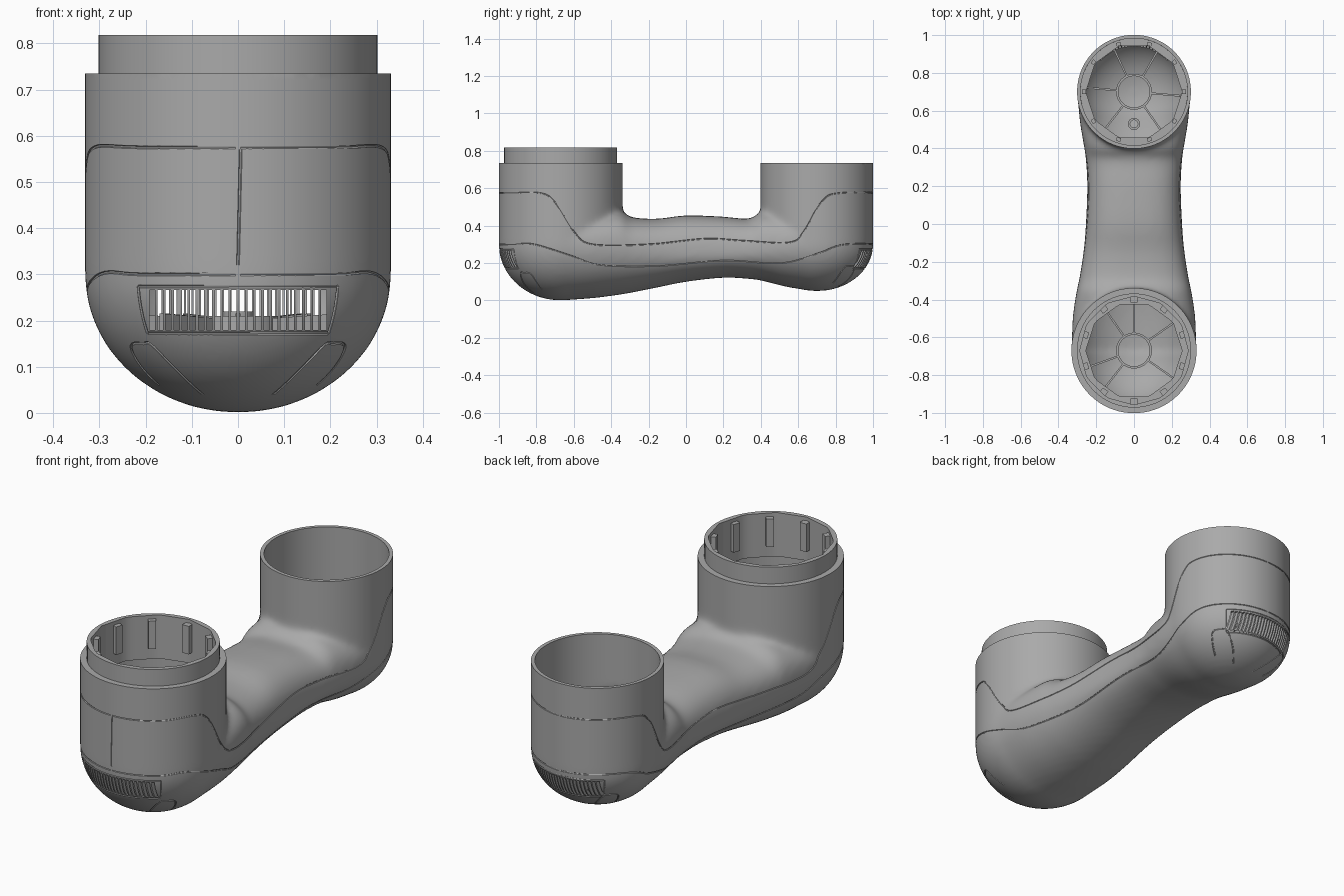
import bpy, bmesh
from math import sin, cos, pi, radians, sqrt, copysign
from mathutils import Vector, Matrix
from mathutils.bvhtree import BVHTree

cube = bpy.data.objects.get("Cube")
if cube:
    bpy.data.objects.remove(cube)

grey = bpy.data.materials.new("casing grey")
grey.use_nodes = True
grey.diffuse_color = (0.4, 0.4, 0.4, 1)
grey.node_tree.nodes["Principled BSDF"].inputs["Base Color"].default_value = (0.4, 0.4, 0.4, 1)

FRONT, REAR, RIM = -0.67, 0.70, 0.735


def make(name, bm):
    bmesh.ops.recalc_face_normals(bm, faces=bm.faces)
    mesh = bpy.data.meshes.new(name)
    bm.to_mesh(mesh)
    bm.free()
    mesh.materials.append(grey)
    ob = bpy.data.objects.new(name, mesh)
    bpy.context.collection.objects.link(ob)
    return ob


def loft(name, rings, loop=False):
    """Skin a list of equal closed rings; cap the ends or join them."""
    bm = bmesh.new()
    vs = [[bm.verts.new(p) for p in ring] for ring in rings]
    n = len(vs[0])
    pairs = list(zip(vs, vs[1:])) + ([(vs[-1], vs[0])] if loop else [])
    for a, b in pairs:
        for i in range(n):
            j = (i + 1) % n
            bm.faces.new((a[i], a[j], b[j], b[i]))
    if not loop:
        bm.faces.new(vs[0])
        bm.faces.new(vs[-1])
    return make(name, bm)


def box(name, lo, hi):
    bm = bmesh.new()
    lo, hi = Vector(lo), Vector(hi)
    bmesh.ops.create_cube(bm, size=1, matrix=Matrix.Translation((lo + hi) / 2)
                          @ Matrix.Diagonal((*(hi - lo), 1)))
    return make(name, bm)


def apply(ob, kind, **props):
    mod = ob.modifiers.new(kind, kind)
    for key, value in props.items():
        setattr(mod, key, value)
    bpy.context.view_layer.objects.active = ob
    bpy.ops.object.modifier_apply(modifier=mod.name)


def boolean(ob, other, operation):
    apply(ob, 'BOOLEAN', object=other, operation=operation, solver='MANIFOLD')
    bpy.data.objects.remove(other)


def spline(keys, steps):
    """Smooth interpolation through tuples of numbers."""
    pts = [Vector(k) for k in keys]
    pts = [pts[0]] + pts + [pts[-1]]
    out = []
    for p, a, b, q in zip(pts, pts[1:], pts[2:], pts[3:]):
        for s in range(steps):
            t = s / steps
            out.append(a + (b - p) * (t / 2) + (p * 2 - a * 5 + b * 4 - q) * (t * t / 2)
                       + (a * 3 - p - b * 3 + q) * (t ** 3 / 2))
    return out + [pts[-1]]


def circle(r, y, z, n=64, sides=0):
    """Ring about a cup axis; sides makes it a polygon."""
    pts = []
    for i in range(n):
        a = 2 * pi * i / n
        k = cos(pi / sides) / cos(a % (2 * pi / sides) - pi / sides) if sides else 1
        pts.append((r * k * cos(a), y + r * k * sin(a), z))
    return pts


def cup(y, r, floor, t):
    """Cylinder with an elliptical dome below."""
    rings = [circle((r - t) * sin(a), y, 0.3 - (0.3 - floor - t) * cos(a))
             for a in [pi / 2 * i / 14 for i in range(1, 15)]]
    return loft("cup", rings + [circle(r - t, y, 0.96 + t)])


# Arm stations: y, half width, underside, widest height, top
ARM = [(-0.67, .33, 0, .30, .45), (-0.5, .325, .012, .29, .46), (-0.36, .305, .03, .28, .48),
       (-0.29, .29, .042, .27, .445), (-0.15, .268, .07, .26, .437), (0, .255, .1, .25, .455),
       (0.2, .248, .122, .25, .448), (0.34, .255, .115, .26, .437), (0.41, .265, .105, .27, .475),
       (0.55, .288, .07, .29, .46), (0.7, .30, .05, .30, .45)]


def section(y, w, low, mid, top, t):
    pts = []
    for i in range(48):
        c, s = cos(2 * pi * i / 48), sin(2 * pi * i / 48)
        e = 2 / 2.7 if s > 0 else 1
        h = top - t - mid if s > 0 else mid - low - t
        pts.append(((w - t) * copysign(abs(c) ** e, c), y, mid + h * copysign(abs(s) ** e, s)))
    return pts


def body(name, t_front, t_arm, t_rear):
    ob = loft(name, [section(*k, t_arm) for k in spline(ARM, 3)])
    boolean(ob, cup(FRONT, 0.332, 0, t_front), 'UNION')
    boolean(ob, cup(REAR, 0.302, 0.05, t_rear), 'UNION')
    apply(ob, 'REMESH', mode='VOXEL', voxel_size=0.014)
    apply(ob, 'SMOOTH', factor=0.5, iterations=14)
    return ob


# Hollow shell
shell = body("link_shell", 0, 0, 0)
surface = BVHTree.FromObject(shell, bpy.context.evaluated_depsgraph_get())
boolean(shell, body("cavity", 0.035, 0.024, 0.018), 'DIFFERENCE')
boolean(shell, box("trim", (-1, -2, RIM), (1, 2, 2)), 'DIFFERENCE')


def groove(keys, side=1, steps=7, r=0.0035):
    """Cut a fine seam; keys are outward angle, axis y and height."""
    pts = []
    for a, y, z in spline(keys, steps):
        d = Vector((side * cos(radians(a)), sin(radians(a)), 0))
        hit = surface.ray_cast(Vector((0, y, z)), d)[0]
        if hit:
            pts.append(hit)
    rings = []
    for i, p in enumerate(pts):
        along = (pts[min(i + 1, len(pts) - 1)] - pts[max(i - 1, 0)]).normalized()
        u = along.cross(Vector((0.31, 0.22, 0.92))).normalized()
        if abs(along.z) > 0.8:
            u = along.cross(Vector((0.8, 0.6, 0))).normalized()
        v = along.cross(u)
        rings.append([p + (u * cos(k * pi / 3) + v * sin(k * pi / 3)) * r for k in range(6)])
    boolean(shell, loft("seam", rings), 'DIFFERENCE')


# Seams between the casing halves, on both sides
UPPER = [(-89, FRONT, .575), (-50, FRONT, .575), (-20, FRONT, .575), (-6, FRONT, .53),
         (0, -0.6, .37), (0, -0.5, .3), (0, -0.2, .3), (0, 0.1, .33), (0, 0.3, .32),
         (0, 0.55, .31), (0, 0.63, .37), (5, REAR, .53), (25, REAR, .575), (89, REAR, .575)]
LOWER = [(-89, FRONT, .3), (-50, FRONT, .3), (-25, FRONT, .3), (0, -0.6, .235), (0, -0.45, .19),
         (0, -0.15, .185), (0, 0.2, .215), (0, 0.5, .2), (0, 0.7, .25), (30, REAR, .3), (89, REAR, .3)]
for side in (1, -1):
    groove(UPPER, side)
    groove(LOWER, side)
    # Foot pad outlines on the domes
    for y, a, lift in ((FRONT, -1, 0), (REAR, 1, 0.035)):
        groove([(a * 62, y, .04 + lift), (a * 50, y, .14 + lift), (a * 44, y, .15 + lift),
                (a * 34, y, .14 + lift), (a * 30, y, .06 + lift)], side)
groove([(-90, FRONT, .32), (-89, FRONT, .57)])

# Ventilation grilles
for y, d, w in ((FRONT, -1, 0.205), (REAR, 1, 0.19)):
    for z in (0.172, 0.274):
        groove([(d * (90 + s), y, z) for s in (-41, -20, 0, 20, 41)])
    for s in (-41, 41):
        groove([(d * (90 + s), y, z) for z in (0.172, 0.274)])
    count = 22
    for i in range(count):
        x = (i - (count - 1) / 2) * 2 * (w - 0.01) / count
        ends = sorted((y + d * 0.16, y + d * 0.4))
        boolean(shell, box("slot", (x - .006, ends[0], .18), (x + .006, ends[1], .266)), 'DIFFERENCE')


def ring(name, y, outer, inner, z0, z1, sides=0):
    return loft(name, [circle(outer, y, z0), circle(outer, y, z1),
                       circle(inner, y, z1, sides=sides), circle(inner, y, z0, sides=sides)], True)


def block(name, y, angle, r0, r1, half, z0, z1):
    ob = box(name, (r0, -half, z0), (r1, half, z1))
    ob.matrix_world = Matrix.Translation((0, y, 0)) @ Matrix.Rotation(radians(angle), 4, 'Z')
    return ob


def rib(name, y, angle, r, floor):
    """Fin that follows the dome from the hub outward."""
    lower = [(q, 0.3 - (0.29 - floor) * sqrt(1 - (q / r) ** 2)) for q in (0.09, 0.15, 0.2, 0.25, 0.27)]
    outline = lower + [(0.27, 0.215), (0.09, 0.205)]
    ob = loft(name, [[(q, s, z) for q, z in outline] for s in (-.005, .005)])
    ob.matrix_world = Matrix.Translation((0, y, 0)) @ Matrix.Rotation(radians(angle), 4, 'Z')


# Locating collar on the front cup with screw bosses
collar = ring("front_collar", FRONT, 0.302, 0.287, 0.6, 0.818, 12)
for i in range(10):
    block("collar_boss", FRONT, 18 + 36 * i, 0.255, 0.29, 0.018, 0.66, 0.8)
    block("rear_clip", REAR, 36 * i, 0.255, 0.275, 0.012, 0.3, 0.34)

# Inner ledges, hubs and ribs
for label, y, r, floor, angles in (("front", FRONT, 0.32, 0.012, (90, 125, 200, 232, 325, 35)),
                                   ("rear", REAR, 0.293, 0.06, (60, 115, 175, 232, 305, 355))):
    ring(label + "_ledge", y, r - 0.008, 0.255, 0.3, 0.318, 10)
    ring(label + "_hub", y, 0.095, 0.083, floor + 0.02, 0.21)
    for a in angles:
        rib(label + "_rib", y, a, r, floor)
ring("rear_screw_post", REAR - 0.17, 0.032, 0.02, 0.12, 0.22)

# Smooth shading with crisp rims
bpy.ops.object.select_all(action='DESELECT')
for ob in bpy.context.scene.objects:
    if ob.type == 'MESH':
        ob.select_set(True)
bpy.context.view_layer.objects.active = shell
bpy.ops.object.shade_smooth_by_angle(angle=radians(35))
